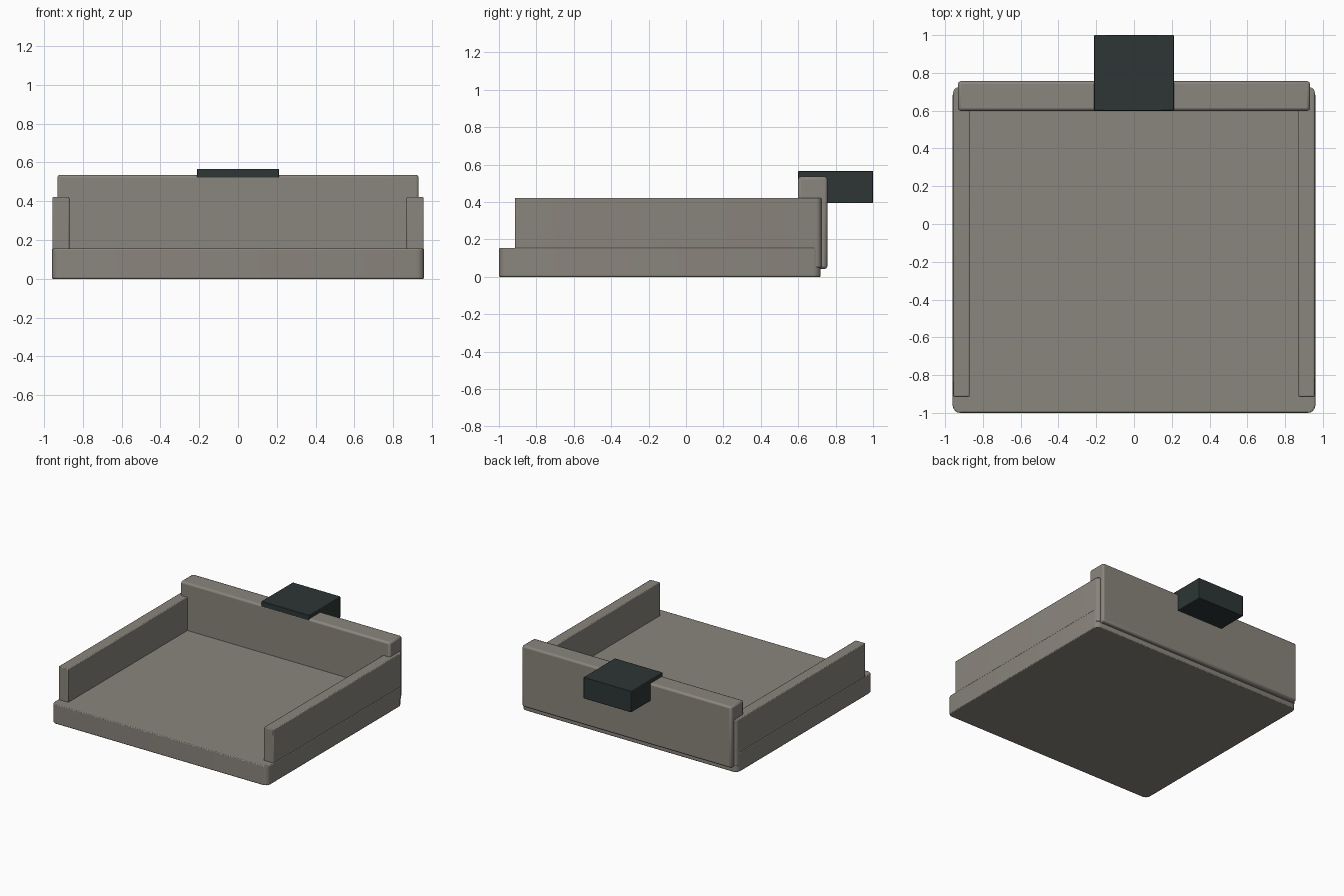
import bpy
import bmesh
from mathutils import Vector

cube = bpy.data.objects.get("Cube")
if cube:
    bpy.data.objects.remove(cube, do_unlink=True)


def material(name, colour):
    mat = bpy.data.materials.new(name)
    mat.use_nodes = True
    mat.diffuse_color = (*colour, 1)
    mat.node_tree.nodes["Principled BSDF"].inputs["Base Color"].default_value = (*colour, 1)
    return mat


stone = material("warm grey", (0.254, 0.235, 0.205))
dark = material("dark slate", (0.026, 0.037, 0.035))


def block(name, low, high, mat, edge=0.006, corner=0.0, corner_test=None):
    """Box between two corners; chosen upright edges get a larger rounding."""
    low, high = Vector(low), Vector(high)
    mid, size = (low + high) / 2, high - low
    bm = bmesh.new()
    bmesh.ops.create_cube(bm, size=1)
    for v in bm.verts:
        v.co = Vector(a * b for a, b in zip(v.co, size)) + mid
    if corner:
        picked = [e for e in bm.edges
                  if abs(e.verts[0].co.z - e.verts[1].co.z) > 0.01
                  and corner_test(e.verts[0].co)]
        bmesh.ops.bevel(bm, geom=picked, offset=corner, segments=4,
                        profile=0.5, affect='EDGES')
    mesh = bpy.data.meshes.new(name)
    bm.to_mesh(mesh)
    bm.free()
    obj = bpy.data.objects.new(name, mesh)
    bpy.context.collection.objects.link(obj)
    mesh.materials.append(mat)
    soft = obj.modifiers.new("soft edges", 'BEVEL')
    soft.width = edge
    soft.segments = 2
    soft.limit_method = 'ANGLE'
    bpy.ops.object.select_all(action='DESELECT')
    obj.select_set(True)
    bpy.context.view_layer.objects.active = obj
    bpy.ops.object.shade_smooth_by_angle()
    return obj


# Floor slab with rounded corners
block("floor_slab", (-0.96, -1, 0), (0.96, 0.72, 0.155), stone,
      corner=0.04, corner_test=lambda p: True)

# Low side walls, rounded at the rear outer edge
for name, s in (("left_wall", 1), ("right_wall", -1)):
    x0, x1 = sorted((s * 0.87, s * 0.957))
    block(name, (x0, -0.915, 0.05), (x1, 0.725, 0.422), stone,
          corner=0.03, corner_test=lambda p: p.y > 0 and abs(p.x) > 0.9)

# Taller rear wall, hanging just behind the slab
block("rear_wall", (-0.932, 0.599, 0.042), (0.932, 0.756, 0.536), stone, edge=0.015)

# Dark block set over the rear wall
block("rear_block", (-0.212, 0.6, 0.395), (0.212, 1, 0.566), dark, edge=0.004)
